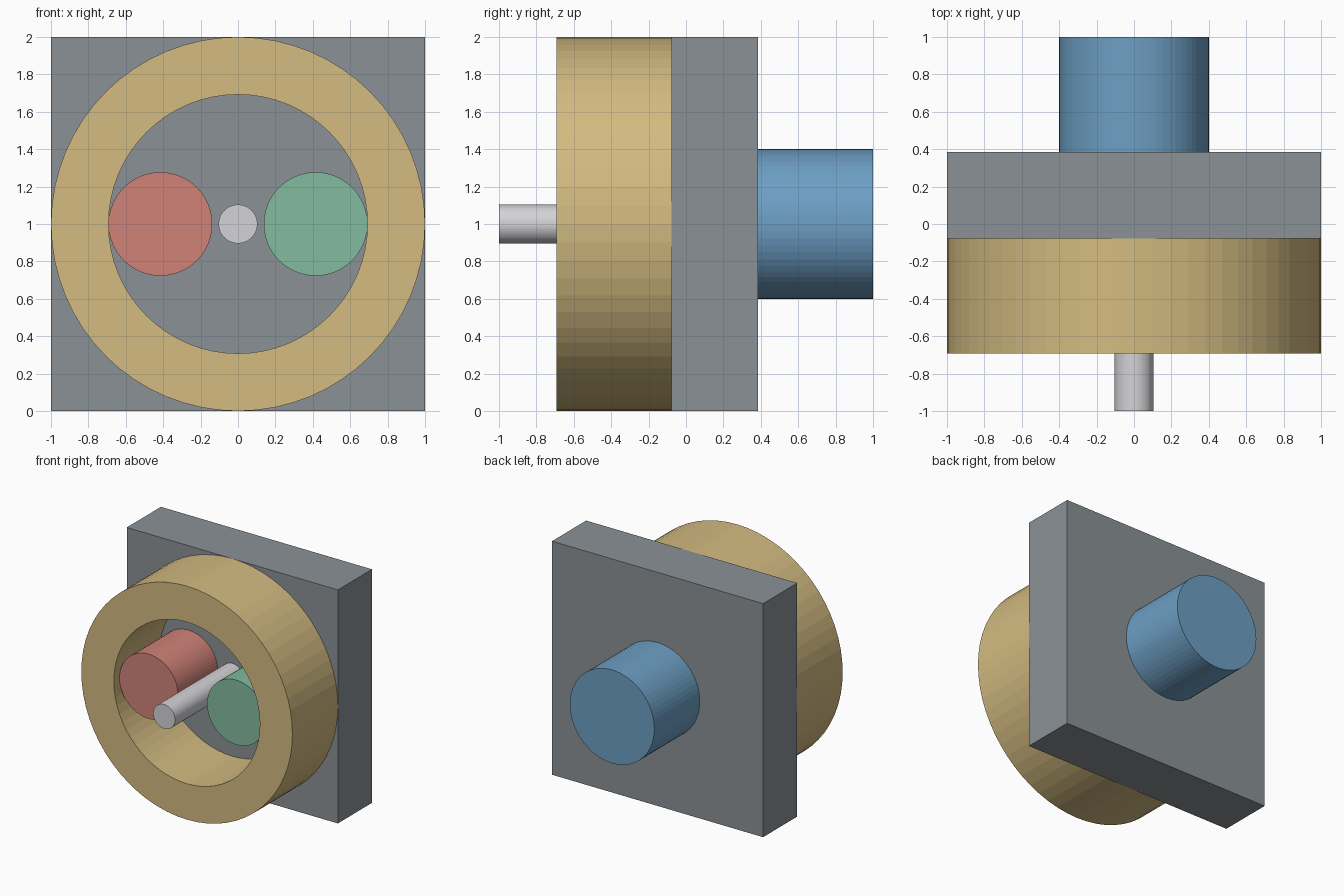
import bpy
import bmesh
from math import pi
from mathutils import Matrix, Vector

cube = bpy.data.objects.get("Cube")
if cube:
    bpy.data.objects.remove(cube, do_unlink=True)

SEGMENTS = 64
MID = 1.0                                   # height of the main axis
TIP, RIM, FACE, BACK, END = -1.0, -0.692, -0.077, 0.385, 1.0


def linear(c):
    c /= 255
    return c / 12.92 if c <= 0.04045 else ((c + 0.055) / 1.055) ** 2.4


def material(name, *rgb):
    colour = [linear(c) for c in rgb] + [1.0]
    mat = bpy.data.materials.new(name)
    mat.use_nodes = True
    mat.diffuse_color = colour
    node = next(n for n in mat.node_tree.nodes if n.type == 'BSDF_PRINCIPLED')
    node.inputs["Base Color"].default_value = colour
    return mat


def finish(name, bm, mat):
    bmesh.ops.recalc_face_normals(bm, faces=bm.faces)
    mesh = bpy.data.meshes.new(name)
    bm.to_mesh(mesh)
    bm.free()
    mesh.materials.append(mat)
    obj = bpy.data.objects.new(name, mesh)
    bpy.context.collection.objects.link(obj)
    return obj


def rod(name, x, radius, y0, y1, mat):
    """Capped cylinder along y."""
    bm = bmesh.new()
    place = Matrix.Translation((x, (y0 + y1) / 2, MID)) @ Matrix.Rotation(pi / 2, 4, 'X')
    bmesh.ops.create_cone(bm, cap_ends=True, segments=SEGMENTS, radius1=radius,
                          radius2=radius, depth=y1 - y0, matrix=place)
    return finish(name, bm, mat)


def ring(name, outer, inner, y0, y1, mat):
    """Rectangular section spun around the y axis."""
    bm = bmesh.new()
    section = [(outer, y0), (outer, y1), (inner, y1), (inner, y0)]
    verts = [bm.verts.new((r, y, MID)) for r, y in section]
    edges = [bm.edges.new((verts[i], verts[i - 1])) for i in range(len(verts))]
    bmesh.ops.spin(bm, geom=verts + edges, cent=Vector((0, 0, MID)), axis=(0, 1, 0),
                   angle=2 * pi, steps=SEGMENTS, use_duplicate=False)
    bmesh.ops.remove_doubles(bm, verts=bm.verts, dist=0.0005)
    return finish(name, bm, mat)


grey = material("slate grey", 138, 145, 150)
tan = material("sand tan", 211, 187, 129)
red = material("dusty red", 208, 130, 121)
green = material("soft green", 130, 187, 157)
blue = material("steel blue", 109, 159, 196)
silver = material("pale silver", 212, 212, 216)

# Square mounting plate
bm = bmesh.new()
bmesh.ops.create_cube(bm, size=1, matrix=Matrix.Translation((0, (FACE + BACK) / 2, MID))
                      @ Matrix.Diagonal((2, BACK - FACE, 2, 1)))
finish("mounting_plate", bm, grey)

# Front collar, rear boss and centre pin
ring("front_collar", 1.0, 0.692, RIM, FACE, tan)
rod("rear_boss", 0, 0.4, BACK, END, blue)
rod("centre_pin", 0, 0.104, TIP, FACE, silver)

# Pair of posts inside the collar
for name, side, mat in (("right_post", -1, red), ("left_post", 1, green)):
    rod(name, side * 0.415, 0.277, -0.615, FACE, mat)
